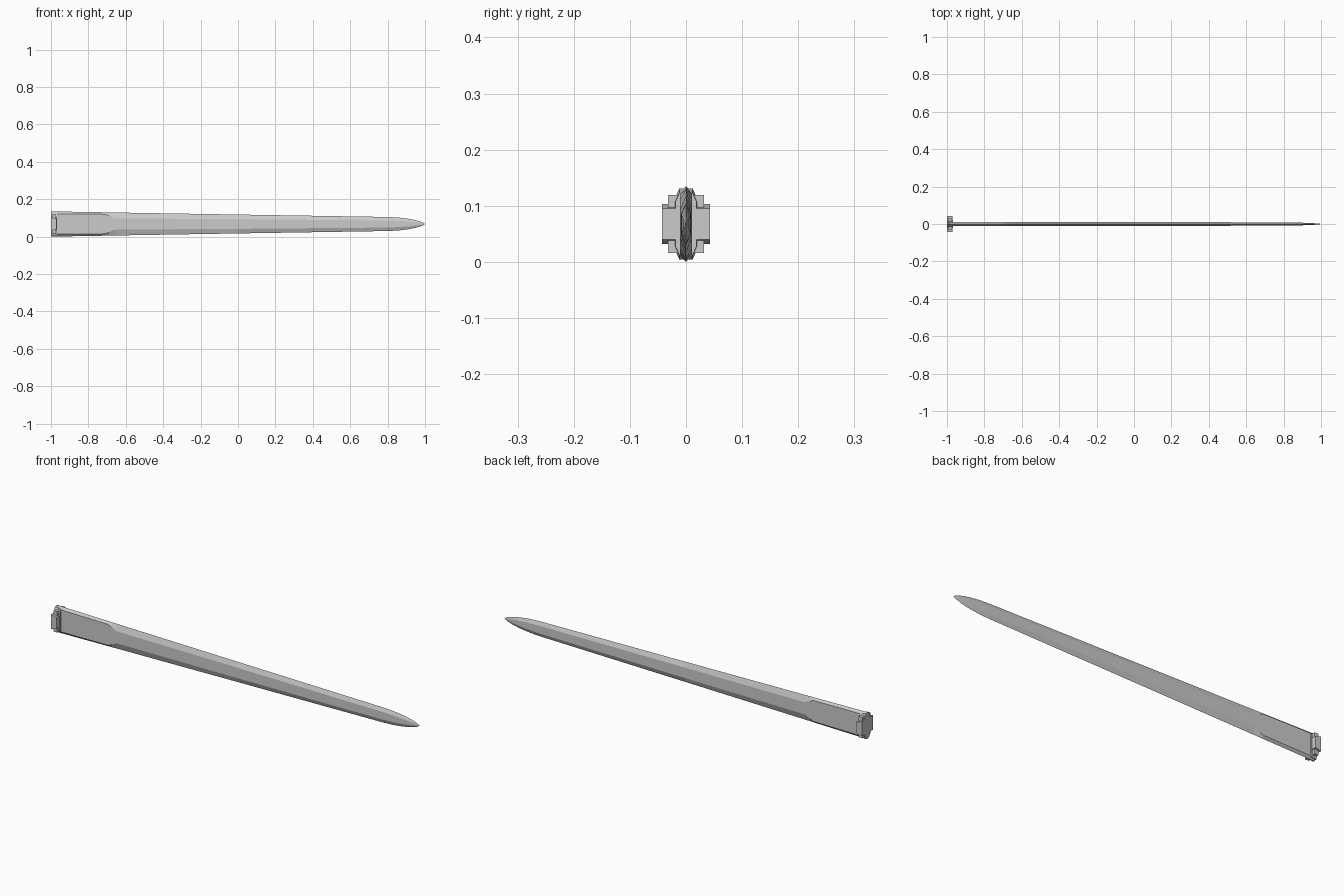
import bpy, bmesh

if "Cube" in bpy.data.objects:
    bpy.data.objects.remove(bpy.data.objects["Cube"])

CZ = 0.0675  # centre height of the sword


def loft(name, rings, tip=None):
    """Skin a list of equal-length point rings; close with caps or a tip."""
    bm = bmesh.new()
    loops = [[bm.verts.new(p) for p in r] for r in rings]
    n = len(loops[0])
    for a, b in zip(loops, loops[1:]):
        for i in range(n):
            j = (i + 1) % n
            bm.faces.new((a[i], a[j], b[j], b[i]))
    bm.faces.new(loops[0])
    if tip:
        t = bm.verts.new(tip)
        for i in range(n):
            bm.faces.new((loops[-1][i], loops[-1][(i + 1) % n], t))
    else:
        bm.faces.new(loops[-1])
    bmesh.ops.recalc_face_normals(bm, faces=bm.faces)
    me = bpy.data.meshes.new(name)
    bm.to_mesh(me)
    bm.free()
    ob = bpy.data.objects.new(name, me)
    bpy.context.collection.objects.link(ob)
    return ob


def blade_ring(x, half, flat, thick):
    # sharp edge top and bottom, flat strip on both cheeks
    return [(x, y, CZ + z) for y, z in
            ((0, half), (thick, flat), (thick, -flat),
             (0, -half), (-thick, -flat), (-thick, flat))]


def box_ring(x, y, z):
    return [(x, sy * y, CZ + sz * z) for sy, sz in ((1, 1), (1, -1), (-1, -1), (-1, 1))]


def collar_ring(x, y, z):
    return [(x, a * y, CZ + b * z) for a, b in
            ((.6, 1), (1, .7), (1, -.7), (.6, -1), (-.6, -1), (-1, -.7), (-1, .7), (-.6, 1))]


# blade: x, half height, flat strip half height, half thickness
stations = [(-1.0, .0675, .055, .0105), (-.71, .0625, .052, .0105),
            (-.69, .062, .044, .0105), (-.66, .0615, .030, .0105),
            (0, .0505, .026, .010), (.8, .0375, .019, .009),
            (.86, .0345, .0165, .008), (.91, .0285, .013, .0065),
            (.95, .0205, .009, .005), (.98, .0115, .005, .003),
            (.993, .006, .0025, .0015)]
loft("blade", [blade_ring(*s) for s in stations], tip=(1, 0, CZ))

# collar gripping the blade root
loft("collar", [collar_ring(-1, .020, .063), collar_ring(-.968, .019, .056)])

# stepped guard blocks
loft("guard_block", [box_ring(-.995, .032, .052), box_ring(-.974, .032, .052)])
loft("guard_wing", [box_ring(-1, .043, .036), box_ring(-.97, .043, .028)])
